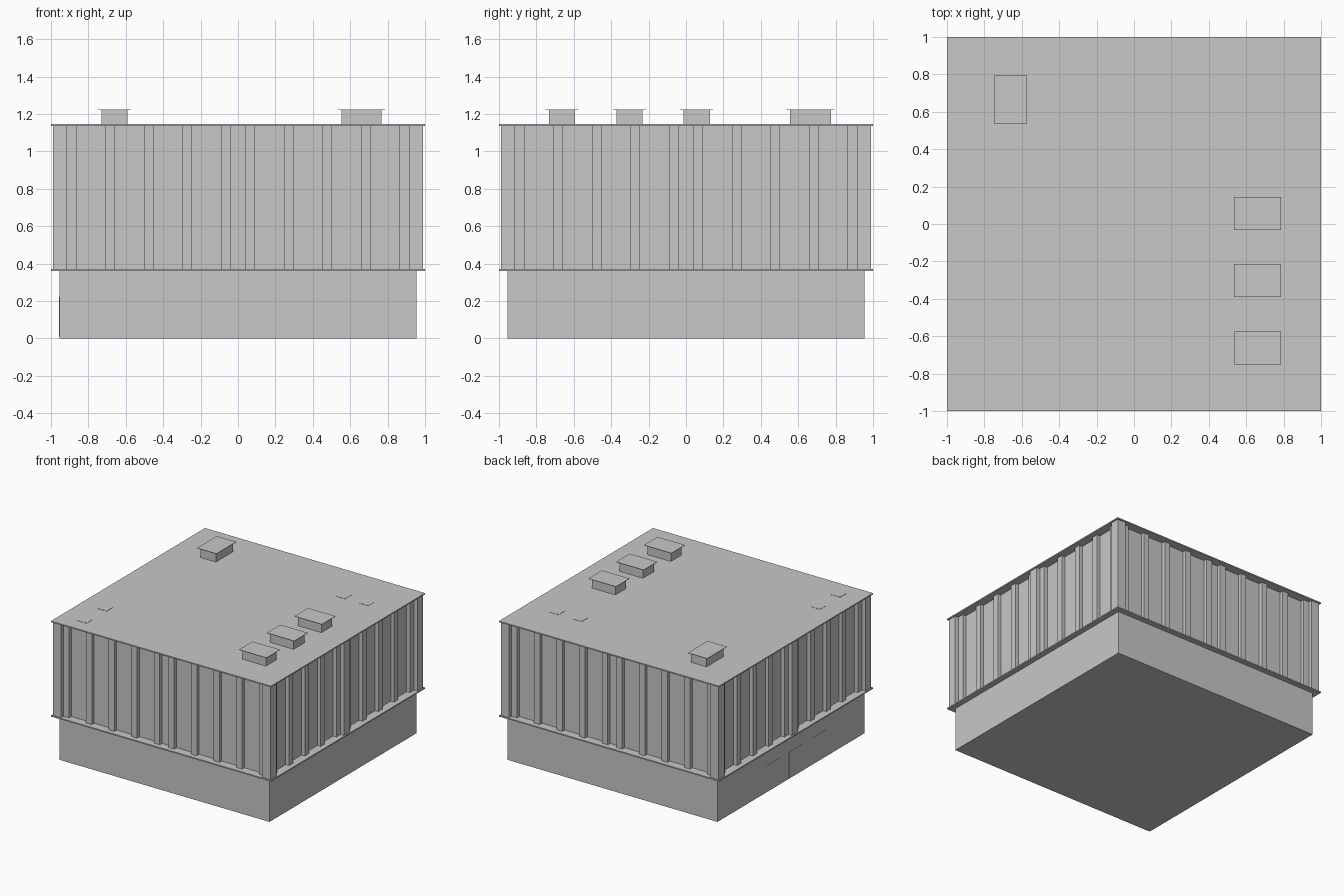
import bpy, bmesh
from math import pi
from mathutils import Matrix, Vector

cube = bpy.data.objects.get("Cube")
if cube:
    bpy.data.objects.remove(cube, do_unlink=True)

grey = bpy.data.materials.new("light_grey")
grey.use_nodes = True
COLOUR = (0.58, 0.58, 0.58, 1)
grey.diffuse_color = COLOUR
grey.node_tree.nodes["Principled BSDF"].inputs["Base Color"].default_value = COLOUR


def add_box(bm, x, y, z, turn=0):
    """Box between (low, high) pairs, turned about the vertical axis."""
    size = [hi - lo for lo, hi in (x, y, z)]
    mid = Vector([(lo + hi) / 2 for lo, hi in (x, y, z)])
    mat = Matrix.Rotation(turn, 4, "Z") @ Matrix.Translation(mid) @ Matrix.Diagonal((*size, 1))
    bmesh.ops.create_cube(bm, size=1, matrix=mat)


def finish(name, bm):
    mesh = bpy.data.meshes.new(name)
    bm.to_mesh(mesh)
    bm.free()
    mesh.materials.append(grey)
    obj = bpy.data.objects.new(name, mesh)
    bpy.context.collection.objects.link(obj)
    return obj


def box(name, x, y, z):
    bm = bmesh.new()
    add_box(bm, x, y, z)
    return finish(name, bm)


LEDGE, ROOF, PLATE = 0.36, 1.145, 0.01
wall_z = (LEDGE + PLATE, ROOF - PLATE)
OUTER, RIB, CORE = 0.99, 0.96, 0.93

# Ground storey, ledge, upper core and roof slab
box("base", (-0.955, 0.955), (-0.955, 0.955), (0, LEDGE))
box("ledge", (-1, 1), (-1, 1), (LEDGE, LEDGE + PLATE))
box("wall_core", (-CORE, CORE), (-CORE, CORE), wall_z)
box("roof", (-1, 1), (-1, 1), (ROOF - PLATE, ROOF))

# Corner posts
posts = bmesh.new()
for i in range(4):
    add_box(posts, (0.915, OUTER), (0.915, OUTER), wall_z, i * pi / 2)
finish("corner_posts", posts)

# Vertical ribs, two groups of five on every side
for i, side in enumerate(("front", "left", "back", "right")):
    ribs = bmesh.new()
    for sign in (-1, 1):
        for k in range(5):
            centre = sign * (0.066 + 0.2055 * k)
            add_box(ribs, (centre - 0.026, centre + 0.026), (-RIB, -CORE + 0.01), wall_z, i * pi / 2)
    if side in ("left", "right"):
        add_box(ribs, (-0.04, 0.04), (-OUTER, -CORE + 0.01), wall_z, i * pi / 2)
    finish(side + "_ribs", ribs)

# Rooftop units with thin overhanging lids
units = [(-0.66, 0.665, 0.07, 0.11)] + [(0.66, y, 0.107, 0.07) for y in (0.057, -0.302, -0.663)]
for n, (x, y, w, d) in enumerate(units, 1):
    box(f"vent_unit_{n}", (x - w, x + w), (y - d, y + d), (ROOF, 1.222))
    box(f"vent_lid_{n}", (x - w - 0.018, x + w + 0.018), (y - d - 0.018, y + d + 0.018), (1.222, 1.225))

# Flat roof hatches
for n, (x, y) in enumerate([(0.53, 0.615), (0.74, 0.615), (-0.8, -0.58), (-0.8, -0.84)], 1):
    box(f"roof_hatch_{n}", (x - 0.042, x + 0.042), (y - 0.042, y + 0.042), (ROOF, ROOF + 0.002))

# Doors in the base
for n, y in enumerate((0.14, -0.155, -0.445), 1):
    box(f"door_{n}", (-0.957, -0.95), (y, y + 0.18), (0.01, 0.22))
